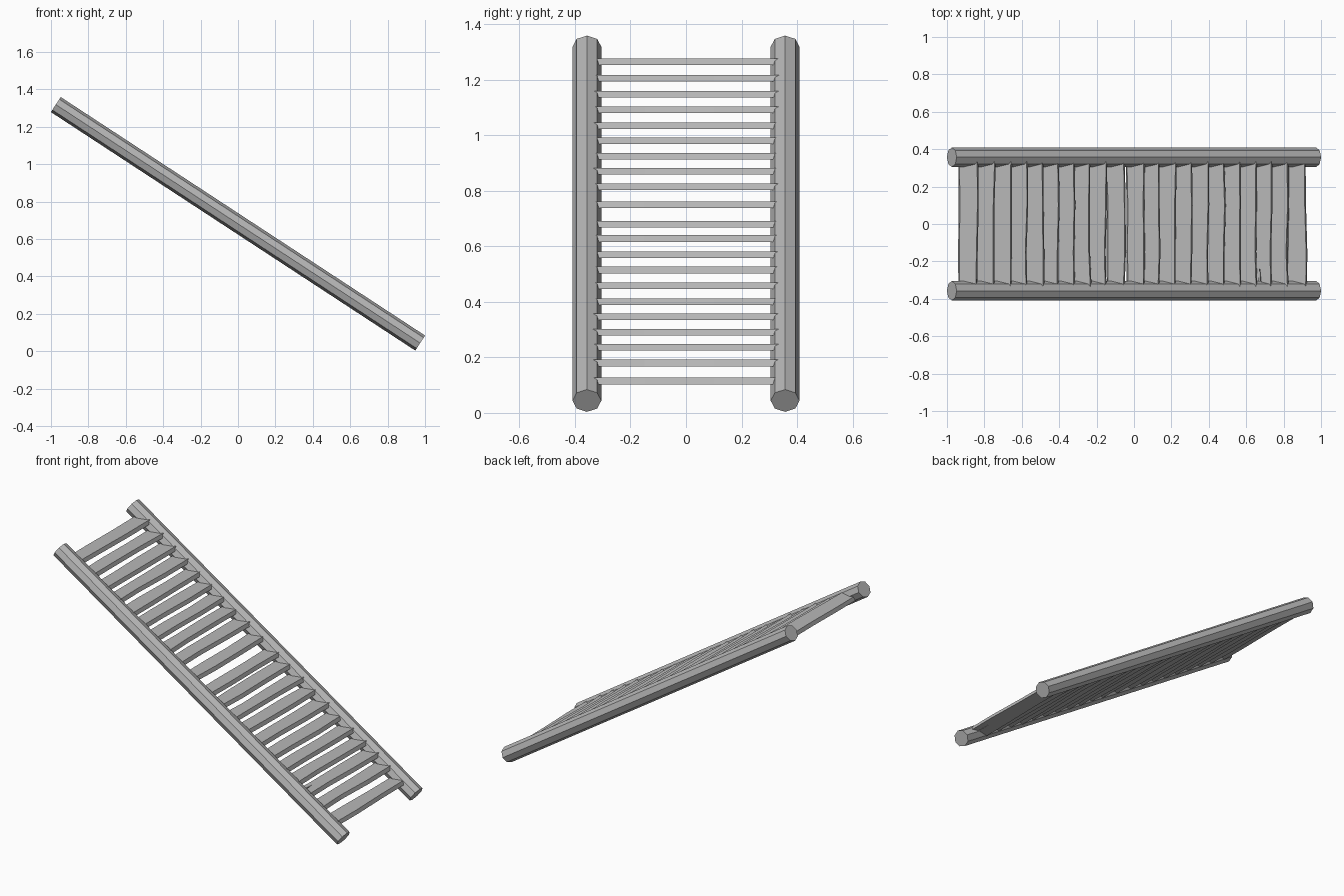
import bpy, bmesh, math, random
from mathutils import Vector

if "Cube" in bpy.data.objects:
    bpy.data.objects.remove(bpy.data.objects["Cube"], do_unlink=True)

random.seed(4)
grey = bpy.data.materials.new("weathered grey")
grey.use_nodes = True
COLOUR = (0.48, 0.48, 0.48, 1)
grey.diffuse_color = COLOUR
grey.node_tree.nodes["Principled BSDF"].inputs["Base Color"].default_value = COLOUR

TOP, FOOT = Vector((-0.974, 0, 1.319)), Vector((0.974, 0, 0.044))
SLOPE = (FOOT.z - TOP.z) / (FOOT.x - TOP.x)


def finish(bm, name):
    bmesh.ops.recalc_face_normals(bm, faces=bm.faces)
    mesh = bpy.data.meshes.new(name)
    bm.to_mesh(mesh)
    bm.free()
    mesh.materials.append(grey)
    obj = bpy.data.objects.new(name, mesh)
    bpy.context.collection.objects.link(obj)


def rail(name, y):
    """Eight-sided sloping pole with an edge along its top."""
    axis = (FOOT - TOP).normalized()
    up = Vector((0, 1, 0)).cross(axis)
    up = up if up.z > 0 else -up
    bm = bmesh.new()
    rings = []
    for end in (TOP, FOOT):
        rings.append([bm.verts.new(end + Vector((0, y, 0))
                      + up * 0.048 * math.cos(k * math.pi / 4)
                      + Vector((0, 0.052 * math.sin(k * math.pi / 4), 0)))
                      for k in range(8)])
    a, b = rings
    bm.faces.new(a)
    bm.faces.new(b)
    for k in range(8):
        j = (k + 1) % 8
        bm.faces.new((a[k], a[j], b[j], b[k]))
    finish(bm, name)


def tread(name, z, split):
    """Rough flat board with bevelled long edges and an optional split at one end."""
    x = TOP.x + (z - TOP.z) / SLOPE + 0.006
    stations = [-0.335, -0.15, 0.1, 0.335]
    back = [(-0.044 + random.uniform(-0.005, 0.005), y) for y in stations]
    front = [(0.044 + random.uniform(-0.005, 0.005), y) for y in stations]
    # Outline entries: x, y, sideways shift of the bottom edge
    outline = [(px, y, 0.007) for px, y in front]
    if split > 0:
        s = random.uniform(-0.015, 0.02)
        outline += [(s + 0.011, 0.335, -0.009), (s, 0.335 - split, 0),
                    (s - 0.006, 0.335, 0.004)]
    outline += [(px, y, -0.007) for px, y in reversed(back)]
    if split < 0:
        s = random.uniform(-0.015, 0.02)
        outline += [(s - 0.006, -0.335, 0.004), (s, -0.335 - split, 0),
                    (s + 0.011, -0.335, -0.009)]
    bm = bmesh.new()
    top = [bm.verts.new((x + px, y, z + 0.012)) for px, y, d in outline]
    low = [bm.verts.new((x + px + d, y, z - 0.012)) for px, y, d in outline]
    bm.faces.new(top)
    bm.faces.new(list(reversed(low)))
    for i in range(len(top)):
        j = (i + 1) % len(top)
        bm.faces.new((top[i], low[i], low[j], top[j]))
    bmesh.ops.triangulate(bm, faces=[f for f in bm.faces if len(f.verts) > 4])
    finish(bm, name)


rail("right_rail", -0.357)
rail("left_rail", 0.357)

# Treads, from the top downwards
heights = [1.265, 1.205, 1.148, 1.092, 1.035, 0.98, 0.925, 0.87, 0.815, 0.75, 0.68,
           0.628, 0.57, 0.515, 0.458, 0.4, 0.346, 0.29, 0.237, 0.18, 0.115]
splits = {1: -0.29, 2: -0.15, 4: 0.2, 5: -0.3, 7: -0.26, 12: -0.32, 13: -0.13,
          15: 0.23, 16: -0.3, 18: -0.1, 20: -0.13}
for i, z in enumerate(heights):
    tread(f"tread_{i + 1}", z, splits.get(i, 0))
